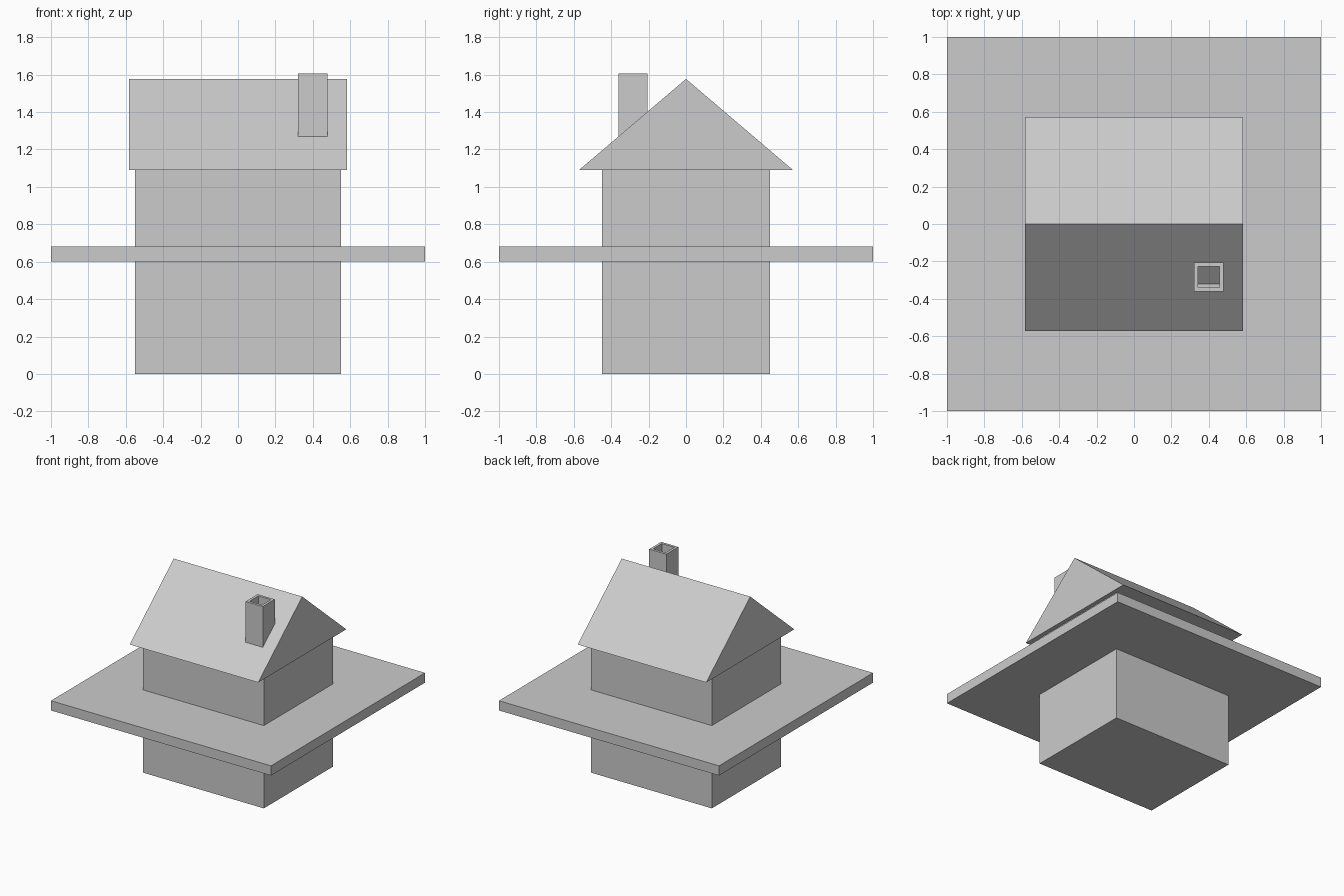
import bpy, bmesh
from mathutils import Vector

if "Cube" in bpy.data.objects:
    bpy.data.objects.remove(bpy.data.objects["Cube"])


def finish(name, bm):
    bmesh.ops.recalc_face_normals(bm, faces=bm.faces)
    mesh = bpy.data.meshes.new(name)
    bm.to_mesh(mesh)
    bm.free()
    obj = bpy.data.objects.new(name, mesh)
    bpy.context.collection.objects.link(obj)
    return obj


def box_mesh(lo, hi):
    bm = bmesh.new()
    bmesh.ops.create_cube(bm, size=1)
    lo, hi = Vector(lo), Vector(hi)
    bmesh.ops.scale(bm, vec=hi - lo, verts=bm.verts)
    bmesh.ops.translate(bm, vec=(lo + hi) / 2, verts=bm.verts)
    return bm


# House walls, running down through the ground slab to the foundation
finish("house_walls", box_mesh((-0.55, -0.45, 0), (0.55, 0.45, 1.09)))

# Square ground slab
finish("ground_slab", box_mesh((-1, -1, 0.60), (1, 1, 0.68)))

# Gable roof: triangle profile extruded along x
bm = bmesh.new()
profile = [(-0.572, 1.09), (0.572, 1.09), (0, 1.577)]
gable = bm.faces.new([bm.verts.new((-0.584, y, z)) for y, z in profile])
ext = bmesh.ops.extrude_face_region(bm, geom=[gable], use_keep_orig=True)
bmesh.ops.translate(bm, vec=(1.168, 0, 0),
                    verts=[v for v in ext["geom"] if isinstance(v, bmesh.types.BMVert)])
finish("roof", bm)

# Chimney: box with an inset top pushed down to form the flue
bm = box_mesh((0.322, -0.361, 1.25), (0.478, -0.205, 1.605))
top = max(bm.faces, key=lambda f: f.calc_center_median().z)
bmesh.ops.inset_region(bm, faces=[top], thickness=0.03)
flue = bmesh.ops.extrude_discrete_faces(bm, faces=[top])["faces"][0]
bmesh.ops.translate(bm, vec=(0, 0, -0.30), verts=flue.verts)
finish("chimney", bm)
